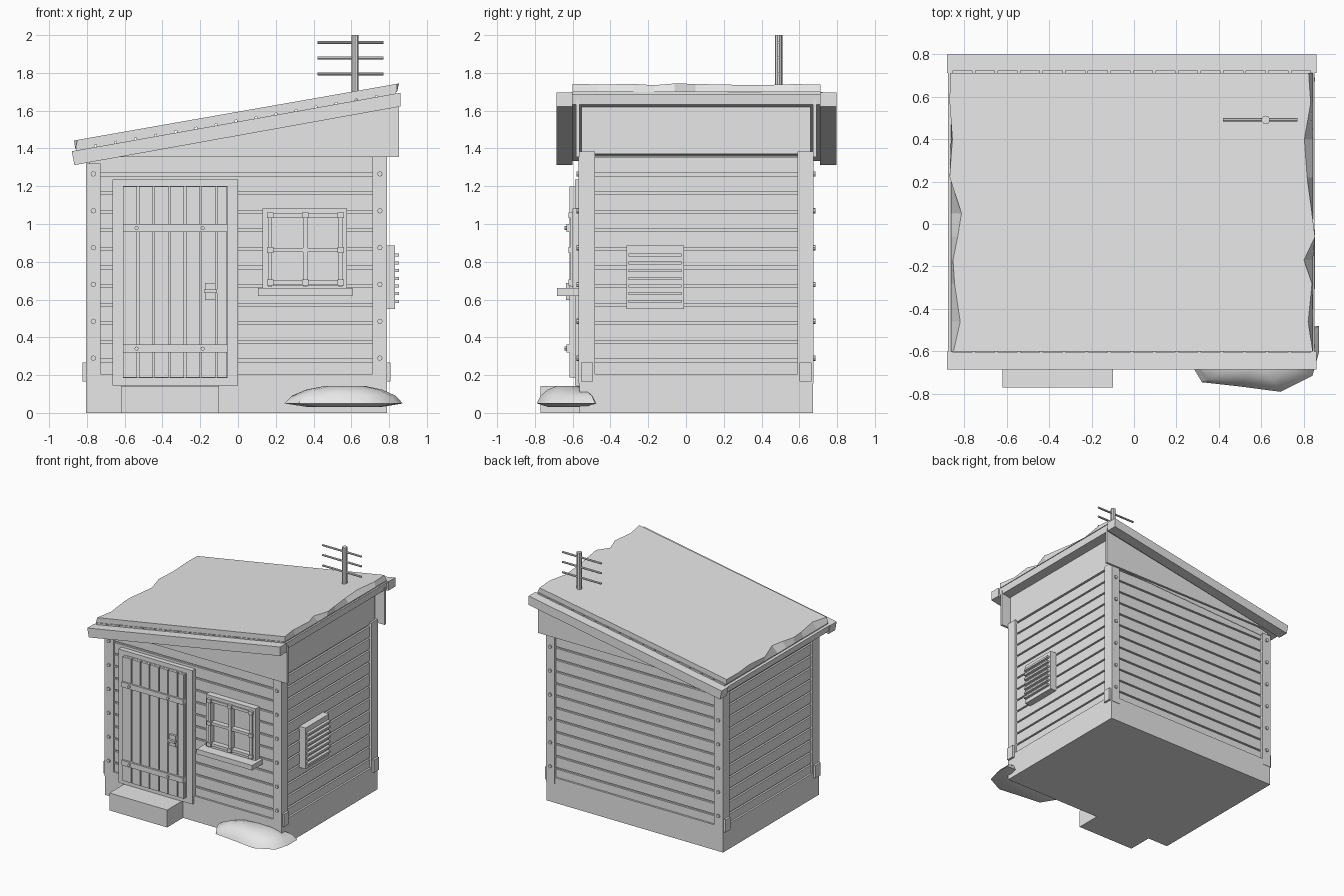
import bpy, bmesh, math
from mathutils import Vector

if "Cube" in bpy.data.objects:
    bpy.data.objects.remove(bpy.data.objects["Cube"])

grey = bpy.data.materials.new("plain_grey")
grey.use_nodes = True
grey.diffuse_color = (0.8, 0.8, 0.8, 1)
grey.node_tree.nodes["Principled BSDF"].inputs["Base Color"].default_value = (0.8, 0.8, 0.8, 1)


def finish(name, bm):
    bmesh.ops.recalc_face_normals(bm, faces=bm.faces)
    me = bpy.data.meshes.new(name)
    bm.to_mesh(me)
    bm.free()
    me.materials.append(grey)
    ob = bpy.data.objects.new(name, me)
    bpy.context.collection.objects.link(ob)
    return ob


def add_box(bm, x, y, z):
    vs = bmesh.ops.create_cube(bm, size=1)["verts"]
    for v in vs:
        v.co = Vector([(a + b) / 2 + c * (b - a) for (a, b), c in zip((x, y, z), v.co)])


def boxes(name, items):
    bm = bmesh.new()
    for it in items:
        add_box(bm, *it)
    return finish(name, bm)


def prism(name, outline, spans):
    """Extrude an xz outline along y, once for each span."""
    bm = bmesh.new()
    for y0, y1 in spans:
        f = bm.faces.new([bm.verts.new((x, y0, z)) for x, z in outline])
        ext = bmesh.ops.extrude_face_region(bm, geom=[f])["geom"]
        bmesh.ops.translate(bm, vec=(0, y1 - y0, 0),
                            verts=[g for g in ext if isinstance(g, bmesh.types.BMVert)])
    return finish(name, bm)


def rods(name, items, sides=8):
    """Cylinders between pairs of points."""
    bm = bmesh.new()
    for a, b, r in items:
        a, b = Vector(a), Vector(b)
        vs = bmesh.ops.create_cone(bm, segments=sides, radius1=r, radius2=r,
                                   depth=(b - a).length, cap_ends=True)["verts"]
        q = (b - a).to_track_quat("Z", "Y")
        for v in vs:
            v.co = q @ v.co + (a + b) / 2
    return finish(name, bm)


# Body limits
X0, X1, Y0, Y1 = -0.805, 0.79, -0.565, 0.672


def deck(x):
    return 1.385 + 0.1755 * (x + 0.88)


# Foundation and walls
boxes("foundation", [((X0, X1), (Y0, Y1), (0, 0.205))])
boxes("wall_core", [((X0 + .03, X1 - .03), (Y0 + .03, Y1 - .03), (0.2, 1.36))])
planks = []
z = 0.205
for i in range(12):
    top = 0.27 + 0.0985 * i
    planks.append(((X0 + .015, X1 - .015), (Y0 + .015, Y1 - .015), (z, top)))
    z = top + 0.014
boxes("wall_planks", planks)

# Corner posts, feet and bolts
posts, feet, bolts = [], [], []
for sx in (-1, 1):
    xa, xb = (X0, X0 + .078) if sx < 0 else (X1 - .078, X1)
    side = X0 if sx < 0 else X1
    for sy in (-1, 1):
        ya, yb = (Y0, Y0 + .08) if sy < 0 else (Y1 - .08, Y1)
        posts.append(((xa, xb), (ya - .003, yb + .003), (0.155, 1.32 if sx < 0 else 1.385)))
        feet.append((tuple(sorted((side - .02 * sx, side + .017 * sx))),
                     (ya + .008, yb - .008), (0.165, 0.268)))
        face = Y0 if sy < 0 else Y1
        for k in range(6):
            p = ((xa + xb) / 2, face, 0.29 + 0.195 * k)
            bolts.append((p, (p[0], face + .014 * sy, p[2]), 0.014))
boxes("corner_posts", posts)
boxes("corner_feet", feet)
rods("corner_bolts", bolts)

# Upper wall wedge and gable plates
prism("upper_wall", [(-0.77, 1.3), (0.775, 1.37), (0.775, deck(.78) - .03), (-0.77, deck(-.77) - .03)],
      [(Y0 + .012, Y1 - .012)])
prism("gable_plates", [(-0.8, 1.355), (0.852, 1.355), (0.852, deck(.85) - .03), (-0.8, deck(-.8) - .03)],
      [(Y0 - .018, Y0), (Y1, Y1 + .018)])

# Roof
prism("roof_side_beams", [(-0.88, 1.385), (-0.866, 1.312), (0.86, 1.622), (0.86, 1.695)],
      [(-0.685, -0.6), (0.71, 0.798)])
prism("roof_deck", [(-0.875, deck(-.875)), (-0.865, deck(-.865) - .055),
                    (0.845, deck(.845) - .055), (0.85, deck(.85))], [(-0.602, 0.712)])
bm = bmesh.new()
for i in range(16):
    xa = -0.855 + 0.1062 * i
    add_box(bm, (xa, xa + .095), (-0.606, 0.722), (0, 0.014))
for v in bm.verts:
    v.co.z += deck(v.co.x)
finish("roof_boards", bm)

# Roof covering with ragged low and high edges
ys = [0.712, 0.57, 0.4, 0.22, 0.05, -0.06, -0.17, -0.28, -0.46, -0.6]
low = [-.866, -.868, -.855, -.868, -.812, -.83, -.852, -.845, -.818, -.85]
high = [.822, .832, .802, .815, .838, .852, .8, .838, .82, .842]
rim = list(zip(low, ys)) + list(zip(high, ys))[::-1]
bm = bmesh.new()
lower = [bm.verts.new((x, y, deck(x) + .012)) for x, y in
         [(-0.862 if x < 0 else 0.842, y) for x, y in rim]]
upper = [bm.verts.new((x, y, deck(x) + .055)) for x, y in rim]
bm.faces.new(upper)
bm.faces.new(lower)
for i in range(len(rim)):
    j = (i + 1) % len(rim)
    bm.faces.new((lower[i], lower[j], upper[j], upper[i]))
finish("roof_covering", bm)

# Antenna
rods("antenna_pole", [((0.62, 0.49, 1.62), (0.62, 0.49, 2.0), 0.02)], 10)
rods("antenna_bars", [((0.42, 0.49, h), (0.77, 0.49, h), 0.008) for h in (1.795, 1.88, 1.96)])

# Door
boxes("door_frame", [((-0.665, -0.61), (-0.588, -0.53), (0.145, 1.235)),
                     ((-0.055, 0.0), (-0.588, -0.53), (0.145, 1.235)),
                     ((-0.61, -0.055), (-0.588, -0.53), (1.2, 1.235)),
                     ((-0.61, -0.055), (-0.588, -0.53), (0.145, 0.185))])
boxes("door_back", [((-0.61, -0.055), (-0.6, -0.53), (0.185, 1.2))])
boxes("door_boards", [((-0.608 + .083 * i, min(-0.534 + .083 * i, -0.057)), (-0.618, -0.55), (0.187, 1.198))
                      for i in range(7)])
straps = (0.34, 0.978)
boxes("door_straps", [((-0.61, -0.055), (-0.632, -0.6), (h - .021, h + .021)) for h in straps])
rods("strap_bolts", [((x, -0.63, h), (x, -0.642, h), 0.011) for x in (-0.537, -0.187) for h in straps])
boxes("door_latch", [((-0.176, -0.118), (-0.636, -0.6), (0.598, 0.688)),
                     ((-0.18, -0.112), (-0.655, -0.63), (0.634, 0.652))])
boxes("door_step", [((-0.62, -0.1), (-0.77, -0.55), (0, 0.142))])

# Window
wx, wz = (0.13, 0.578), (0.655, 1.083)
boxes("window_frame", [((wx[0], 0.168), (-0.6, -0.53), wz), ((0.548, wx[1]), (-0.6, -0.53), wz),
                       (wx, (-0.6, -0.53), (1.055, wz[1])), (wx, (-0.6, -0.53), (0.655, 0.675))])
boxes("window_pane", [((0.15, 0.56), (-0.57, -0.53), (0.66, 1.07))])
bars = [((x - .011, x + .011), (-0.612, -0.56), (0.668, 1.06)) for x in (0.17, 0.356, 0.543)]
bars += [((0.162, 0.55), (-0.61, -0.56), (h - .011, h + .011)) for h in (0.69, 0.862, 1.046)]
boxes("window_bars", bars)
boxes("window_joints", [((x - .017, x + .017), (-0.622, -0.59), (h - .015, h + .015))
                        for x in (0.17, 0.356, 0.543) for h in (0.69, 0.862, 1.046)
                        if (x, h) != (0.356, 0.862)])
boxes("window_sill", [((0.105, 0.605), (-0.682, -0.55), (0.62, 0.66))])

# Side vent
boxes("vent_box", [((0.76, 0.83), (-0.315, -0.01), (0.55, 0.885))])
boxes("vent_slats", [((0.82, 0.852), (-0.305, -0.025), (h - .008, h + .008))
                     for h in [0.59 + .0408 * i for i in range(7)]])

# Low mound beside the front corner
outline = [(0.245, -0.62), (0.32, -0.745), (0.5, -0.765), (0.69, -0.79), (0.84, -0.715),
           (0.872, -0.6), (0.872, -0.48), (0.6, -0.47), (0.36, -0.5)]
mid = Vector((0.57, -0.63))
bm = bmesh.new()
rings = []
for s, h in ((0.6, 0.03), (1, 0.05), (0.88, 0.09), (0.65, 0.122), (0.35, 0.142)):
    rings.append([bm.verts.new((*(mid + (Vector(p) - mid) * s), h)) for p in outline])
for a, b in zip(rings, rings[1:]):
    for i in range(len(outline)):
        j = (i + 1) % len(outline)
        bm.faces.new((a[i], a[j], b[j], b[i]))
bm.faces.new(rings[0])
bm.faces.new(rings[-1])
mound = finish("mound", bm)
bpy.ops.object.select_all(action="DESELECT")
mound.select_set(True)
bpy.context.view_layer.objects.active = mound
bpy.ops.object.shade_smooth_by_angle(angle=math.radians(40))
